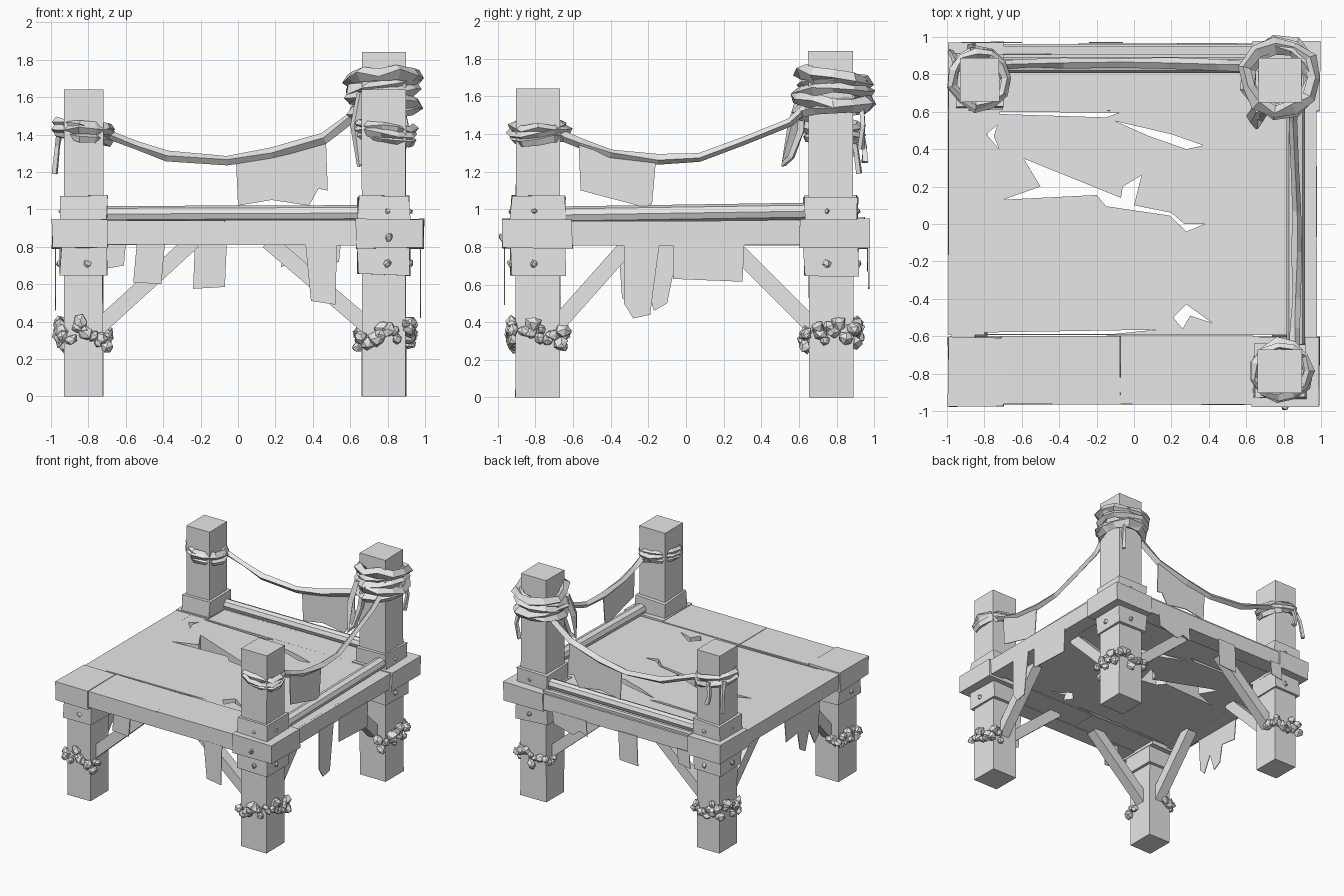
import bpy, bmesh, math, random
from mathutils import Vector, Matrix

random.seed(7)
if "Cube" in bpy.data.objects:
    bpy.data.objects.remove(bpy.data.objects["Cube"])

grey = bpy.data.materials.new("weathered_grey")
grey.use_nodes = True
grey.diffuse_color = (0.8, 0.8, 0.8, 1)
grey.node_tree.nodes["Principled BSDF"].inputs["Base Color"].default_value = (0.8, 0.8, 0.8, 1)


def finish(name, bm):
    bmesh.ops.recalc_face_normals(bm, faces=bm.faces)
    mesh = bpy.data.meshes.new(name)
    bm.to_mesh(mesh)
    bm.free()
    ob = bpy.data.objects.new(name, mesh)
    bpy.context.collection.objects.link(ob)
    mesh.materials.append(grey)
    return ob


def box(name, x, y, z, jitter=0.004):
    """Slightly crooked box from (min, max) ranges."""
    bm = bmesh.new()
    bmesh.ops.create_cube(bm, size=1)
    for v in bm.verts:
        for i, (lo, hi) in enumerate((x, y, z)):
            v.co[i] = (hi if v.co[i] > 0 else lo) + random.uniform(-jitter, jitter) * (lo != 0)
    return finish(name, bm)


def bar(name, a, b, width, depth, sides=4):
    """Straight prism from a to b."""
    a, b = Vector(a), Vector(b)
    bm = bmesh.new()
    bmesh.ops.create_cone(bm, cap_ends=True, segments=sides, radius1=0.5, radius2=0.5, depth=1)
    if sides == 4:
        bmesh.ops.rotate(bm, matrix=Matrix.Rotation(math.pi / 4, 3, 'Z'), verts=bm.verts)
        bmesh.ops.scale(bm, vec=(math.sqrt(2), math.sqrt(2), 1), verts=bm.verts)
    bmesh.ops.scale(bm, vec=(width, depth, (b - a).length), verts=bm.verts)
    turn = (b - a).to_track_quat('Z', 'X').to_matrix().to_4x4()
    bmesh.ops.transform(bm, matrix=Matrix.Translation((a + b) / 2) @ turn, verts=bm.verts)
    return finish(name, bm)


def rope(name, points, radius, closed=False):
    """Square, uneven rope along a path."""
    curve = bpy.data.curves.new(name, 'CURVE')
    curve.dimensions = '3D'
    curve.bevel_depth = radius
    curve.bevel_resolution = 0
    curve.use_fill_caps = True
    line = curve.splines.new('POLY')
    line.points.add(len(points) - 1)
    line.use_smooth = False
    for p, co in zip(line.points, points):
        p.co = (*co, 1)
        p.radius = random.uniform(0.75, 1.25)
        p.tilt = random.uniform(-0.4, 0.4)
    line.use_cyclic_u = closed
    curve.materials.append(grey)
    ob = bpy.data.objects.new(name, curve)
    bpy.context.collection.objects.link(ob)


def coil(name, cx, cy, z, reach, radius, tilt):
    """One uneven loop of rope round a post."""
    phase = random.uniform(0, math.tau)
    pts = []
    for i in range(11):
        a = i * math.tau / 11
        r = reach * random.uniform(0.92, 1.07)
        pts.append((cx + r * math.cos(a), cy + r * math.sin(a),
                    z + tilt * math.sin(a + phase) + random.uniform(-0.008, 0.008)))
    rope(name, pts, radius, True)


def cloth(name, axis, offset, outline):
    """Thin ragged sheet; outline is (along, z), axis is the plane's normal."""
    bm = bmesh.new()
    vs = [bm.verts.new((offset, u, z) if axis == 'x' else (u, offset, z)) for u, z in outline]
    bm.faces.new(vs)
    ob = finish(name, bm)
    ob.modifiers.new("thickness", 'SOLIDIFY').thickness = 0.006


def pebble(bm, at, size):
    """Rough stone added to a bmesh."""
    turn = Matrix.Rotation(random.uniform(0, 6), 4, Vector((random.random(), random.random(), 1)))
    squash = Matrix.Diagonal((size, size * random.uniform(0.7, 0.95), size * random.uniform(0.7, 1), 1))
    made = bmesh.ops.create_icosphere(bm, subdivisions=1, radius=1, matrix=Matrix.Translation(at) @ turn @ squash)
    for v in made["verts"]:
        v.co += Vector([random.uniform(-0.15, 0.15) * size for _ in range(3)])


# Posts with collars, corner blocks, braces, stones and pegs
corners = [("front_right", -1, -1, 0.9), ("front_left", 1, -1, 1.64),
           ("back_right", -1, 1, 1.64), ("back_left", 1, 1, 1.84)]
for name, sx, sy, top in corners:
    cx = 0.78 if sx > 0 else -0.825
    cy = 0.77 if sy > 0 else -0.787
    hw = 0.117 if sx > 0 else 0.103
    box(name + "_post", (cx - hw, cx + hw), (cy - 0.118, cy + 0.118), (0, top), 0.003)
    collars = [(0.65, 0.80)] + ([(0.94, 1.07)] if top > 1 else [])
    for z in collars:
        box(name + "_collar", (cx - hw - 0.02, cx + hw + 0.02), (cy - 0.143, cy + 0.143), z, 0.008)
    box(name + "_corner_block", sorted((sx * 0.63 - (0.07 if sx < 0 else 0), sx * 0.993)),
        sorted((sy * 0.605, sy * 0.975)), (0.792, 0.947), 0.005)
    bar(name + "_brace_across", (cx - sx * 0.07, cy, 0.36), (-0.24 if sx < 0 else 0.16, cy, 0.83), 0.085, 0.085)
    bar(name + "_brace_along", (cx, cy - sy * 0.07, 0.35), (cx, 0.22 if sy > 0 else -0.29, 0.83), 0.085, 0.085)

    # Stones crowd the outer corner in a drooping band
    bm = bmesh.new()
    for i in range(24):
        swing = -2.1 + 4.2 * (i + random.random()) / 24
        a = math.atan2(sy, sx) + swing
        far = max(abs(math.cos(a)), abs(math.sin(a)))
        spot = Vector((cx + (hw + 0.02) * math.cos(a) / far, cy + 0.135 * math.sin(a) / far,
                       0.37 - 0.03 * abs(swing) + random.uniform(-0.06, 0.045)))
        pebble(bm, spot, random.uniform(0.028, 0.05))
    finish(name + "_stones", bm)

    bm = bmesh.new()
    for z, size in ((0.71, 0.024), (0.99, 0.018)):
        if z < top:
            pebble(bm, Vector((cx + 0.02, cy + sy * 0.142, z)), size)
            pebble(bm, Vector((cx + sx * (hw + 0.02), cy - 0.02, z)), size)
    finish(name + "_pegs", bm)

bm = bmesh.new()
pebble(bm, Vector((0.81, -0.97, 0.85)), 0.03)
finish("front_block_peg", bm)

# Edge beams
for sy in (-1, 1):
    box("cross_beam", (-0.72, 0.66), sorted((sy * 0.82, sy * 0.965)), (0.81, 0.937))
for sx in (-1, 1):
    box("side_beam", sorted((sx * 0.85, sx * 0.975)), (-0.63, 0.63), (0.81, 0.937))

# Planks along front and back
for x in ((-0.71, -0.075), (-0.07, 0.64)):
    box("front_plank", x, (-0.965, -0.597), (0.817, 0.943), 0.003)
box("back_plank", (-0.71, 0.64), (0.605, 0.95), (0.817, 0.94), 0.003)

# Deck panel with splintered holes
deck = box("deck_panel", (-0.993, 0.96), (-0.592, 0.61), (0.817, 0.938), 0.001)
holes = [
    [(-0.72, 0.588), (-0.15, 0.57), (-0.08, 0.595), (-0.72, 0.6)],
    [(-0.1, 0.55), (0.2, 0.48), (0.37, 0.42), (0.28, 0.4), (0.08, 0.47)],
    [(-0.59, 0.35), (-0.07, 0.14), (-0.06, 0.2), (0.04, 0.26), (0, 0.1), (0.2, 0.06), (0.27, 0),
     (0.38, 0), (0.28, -0.04), (0.19, 0.045), (-0.15, 0.095), (-0.2, 0.155), (-0.7, 0.13), (-0.5, 0.2)],
    [(0.28, -0.43), (0.42, -0.53), (0.3, -0.49), (0.26, -0.56), (0.21, -0.5)],
    [(-0.79, 0.48), (-0.73, 0.53), (-0.75, 0.47), (-0.72, 0.4)],
    [(-0.8, -0.58), (0.12, -0.565), (-0.1, -0.587), (-0.8, -0.588)],
]
bm = bmesh.new()
for outline in holes:
    face = bm.faces.new([bm.verts.new((x, y, 0.7)) for x, y in outline])
    raised = bmesh.ops.extrude_face_region(bm, geom=[face])["geom"]
    bmesh.ops.translate(bm, vec=(0, 0, 0.4), verts=[g for g in raised if isinstance(g, bmesh.types.BMVert)])
cutter = finish("hole_cutter", bm)
cutter.hide_render = True
cut = deck.modifiers.new("holes", 'BOOLEAN')
cut.operation = 'DIFFERENCE'
cut.object = cutter
bpy.context.view_layer.objects.active = deck
bpy.ops.object.modifier_apply(modifier="holes")
bpy.data.objects.remove(cutter)

# Round rails lying on the beams
bar("back_rail", (-0.72, 0.85, 0.975), (0.67, 0.85, 0.98), 0.085, 0.085, 8)
bar("side_rail", (0.865, -0.65, 0.97), (0.865, 0.67, 0.99), 0.09, 0.1, 8)
box("back_batten", (-0.7, 0.65), (0.905, 0.95), (0.93, 0.955))

# Sagging ropes
rope("back_rope", [(-0.72, 0.85, 1.41), (-0.55, 0.86, 1.345), (-0.38, 0.86, 1.285), (-0.06, 0.86, 1.26),
                   (0.18, 0.86, 1.3), (0.46, 0.85, 1.38), (0.62, 0.84, 1.5), (0.7, 0.88, 1.6)], 0.027)
rope("side_rope", [(0.86, -0.68, 1.4), (0.86, -0.56, 1.35), (0.87, -0.4, 1.295), (0.87, -0.15, 1.265),
                   (0.87, 0.07, 1.275), (0.86, 0.3, 1.36), (0.85, 0.55, 1.46), (0.86, 0.66, 1.56)], 0.027)

# Rope coils round the posts
for z, reach in ((1.53, 0.17), (1.575, 0.185), (1.62, 0.18), (1.665, 0.165), (1.7, 0.185)):
    coil("tall_post_coil", 0.78, 0.78, z, reach, 0.036, 0.025)
for z, reach in ((1.385, 0.14), (1.415, 0.152), (1.445, 0.143)):
    coil("front_post_coil", 0.79, -0.785, z, reach, 0.024, 0.02)
    coil("back_post_coil", -0.825, 0.78, z, reach, 0.024, 0.02)

# Loose rope ends
rope("tall_post_loop", [(0.66, 0.62, 1.62), (0.63, 0.57, 1.45), (0.65, 0.52, 1.24), (0.68, 0.56, 1.28),
                        (0.7, 0.61, 1.42), (0.72, 0.62, 1.58)], 0.025)
rope("back_post_end", [(-0.95, 0.86, 1.43), (-0.965, 0.9, 1.34), (-0.98, 0.92, 1.19)], 0.018)
rope("back_post_tail", [(-0.86, 0.93, 1.42), (-0.88, 0.95, 1.32), (-0.86, 0.95, 1.25)], 0.018)
rope("tall_post_tail", [(0.87, 0.93, 1.58), (0.9, 0.94, 1.45), (0.88, 0.93, 1.32)], 0.02)

# Cloth hung from the ropes
cloth("back_cloth", 'y', 0.86, [(-0.01, 1.25), (0, 1.02), (0.18, 1.05), (0.38, 1.02), (0.43, 1.11),
                                (0.48, 1.1), (0.47, 1.38), (0.2, 1.3)])
cloth("side_cloth", 'x', 0.87, [(-0.57, 1.34), (-0.56, 1.1), (-0.22, 1.01), (-0.18, 1.03), (-0.16, 1.26), (-0.4, 1.29)])

# Rags hanging below the beams
cloth("front_rag", 'y', -0.968, [(0.36, 0.82), (0.39, 0.51), (0.52, 0.49), (0.53, 0.82)])
cloth("front_short_rag", 'y', -0.85, [(-0.54, 0.83), (-0.56, 0.61), (-0.41, 0.6), (-0.39, 0.83)])
cloth("back_rag", 'y', 0.968, [(-0.23, 0.82), (-0.24, 0.575), (-0.07, 0.585), (-0.06, 0.82)])
cloth("back_left_rag", 'y', 0.968, [(0.24, 0.82), (0.23, 0.69), (0.3, 0.72), (0.36, 0.67), (0.54, 0.72), (0.55, 0.82)])
cloth("back_right_rag", 'y', 0.968, [(-0.71, 0.82), (-0.72, 0.68), (-0.61, 0.7), (-0.6, 0.82)])
cloth("left_side_rag", 'x', 0.972, [(-0.33, 0.82), (-0.33, 0.5), (-0.28, 0.42), (-0.19, 0.44), (-0.17, 0.6), (-0.14, 0.82)])
cloth("left_side_wide_rag", 'x', 0.972, [(-0.07, 0.82), (-0.07, 0.63), (0.3, 0.615), (0.31, 0.82)])
cloth("right_side_rag", 'x', -0.978, [(-0.36, 0.82), (-0.34, 0.53), (-0.29, 0.48), (-0.22, 0.62), (-0.17, 0.46),
                                      (-0.1, 0.5), (-0.07, 0.65), (0.08, 0.63), (0.1, 0.82)])
